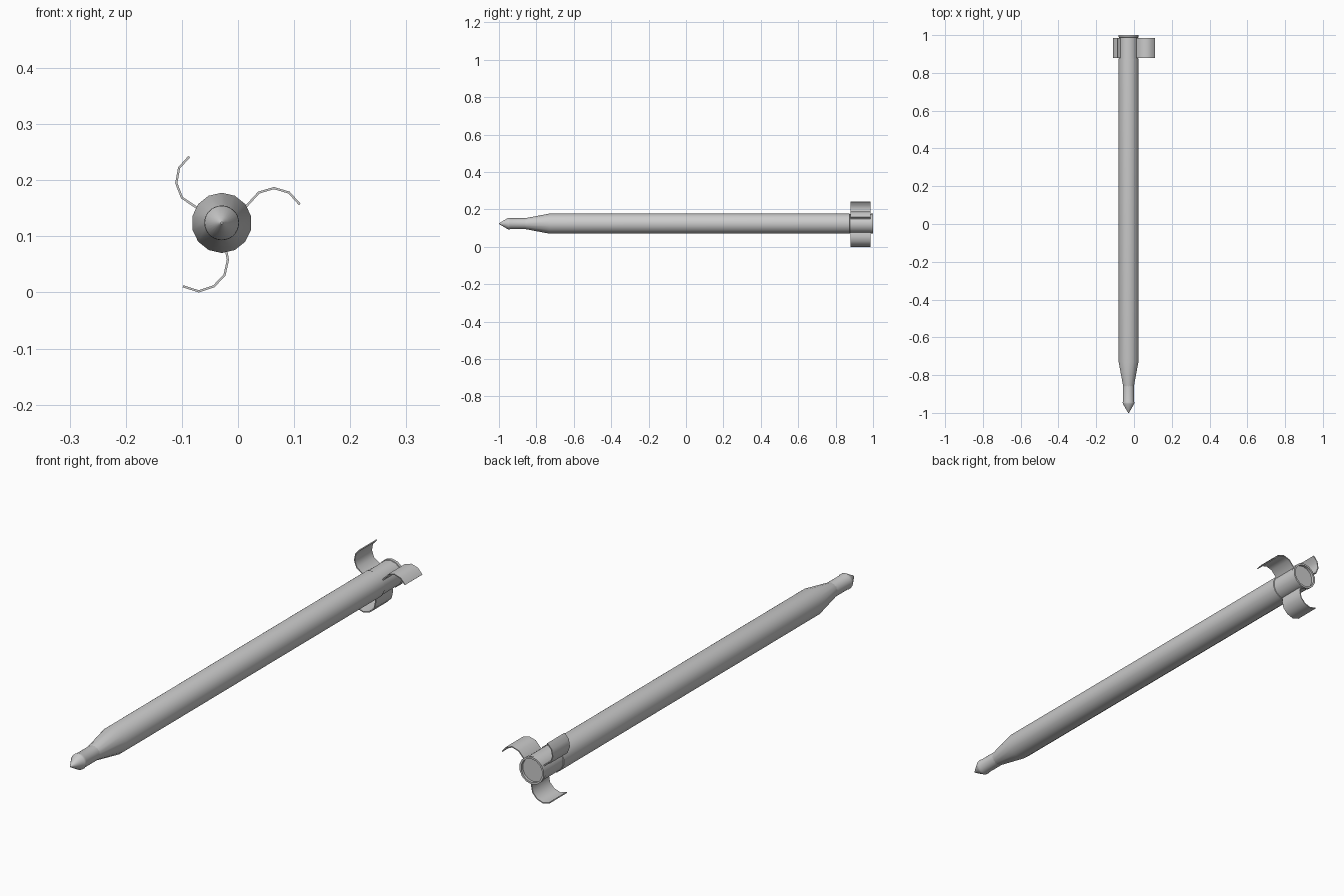
import bpy, bmesh, math
from mathutils import Vector

if "Cube" in bpy.data.objects:
    bpy.data.objects.remove(bpy.data.objects["Cube"])

CX, CZ = -0.029, 0.124   # long axis of the rocket body


def finish(name, bm, angle):
    bmesh.ops.recalc_face_normals(bm, faces=bm.faces)
    me = bpy.data.meshes.new(name)
    bm.to_mesh(me)
    bm.free()
    ob = bpy.data.objects.new(name, me)
    bpy.context.collection.objects.link(ob)
    bpy.ops.object.select_all(action='DESELECT')
    ob.select_set(True)
    bpy.context.view_layer.objects.active = ob
    bpy.ops.object.shade_smooth_by_angle(angle=math.radians(angle))
    return ob


def lathe(name, profile, sides):
    """Revolve (y, radius) pairs around the long axis; the ends are capped."""
    bm = bmesh.new()
    rings = []
    for y, r in profile:
        rings.append([bm.verts.new((CX + r * math.cos(a), y, CZ + r * math.sin(a)))
                      for a in (math.pi / 2 + 2 * math.pi * i / sides for i in range(sides))])
    for a, b in zip(rings, rings[1:]):
        for i in range(sides):
            j = (i + 1) % sides
            bm.faces.new((a[i], a[j], b[j], b[i]))
    bm.faces.new(rings[0])
    bm.faces.new(rings[-1])
    return finish(name, bm, 35)


def fin(name, pts, y0=0.88, y1=0.986, half=0.002):
    """Thin curved plate: a path in x/z given thickness and run along y."""
    bm = bmesh.new()
    p = [Vector(q) for q in pts]
    rings = []
    for i, q in enumerate(p):
        t = (p[min(i + 1, len(p) - 1)] - p[max(i - 1, 0)]).normalized()
        n = Vector((-t.y, t.x)) * half
        a, b = q + n, q - n
        rings.append([bm.verts.new((c.x, y, c.y))
                      for c, y in ((a, y0), (a, y1), (b, y1), (b, y0))])
    for a, b in zip(rings, rings[1:]):
        for i in range(4):
            j = (i + 1) % 4
            bm.faces.new((a[i], a[j], b[j], b[i]))
    bm.faces.new(rings[0])
    bm.faces.new(rings[-1])
    return finish(name, bm, 40)


# Nose tip and neck
lathe("nose_tip", [(-1.0, 0.002), (-0.985, 0.011), (-0.952, 0.030), (-0.945, 0.031),
                   (-0.938, 0.029), (-0.84, 0.029)], 28)

# Shoulder, tube, recessed fin seat, rear rim and hollow end
lathe("body_tube", [(-0.86, 0.029), (-0.73, 0.0537), (0.875, 0.0537), (0.876, 0.051),
                    (0.988, 0.051), (0.989, 0.0537), (1.0, 0.0537), (1.0, 0.046),
                    (0.99, 0.046)], 14)

# Three wrap-around fins, unfolded
fin("fin_right", [(0.008, 0.145), (0.016, 0.155), (0.037, 0.178), (0.064, 0.186),
                  (0.091, 0.178), (0.110, 0.157)])
fin("fin_top_left", [(-0.064, 0.146), (-0.075, 0.152), (-0.100, 0.169), (-0.110, 0.195),
                     (-0.105, 0.222), (-0.087, 0.242)])
fin("fin_bottom", [(-0.022, 0.080), (-0.018, 0.058), (-0.024, 0.031), (-0.043, 0.011),
                   (-0.070, 0.002), (-0.098, 0.011)])
